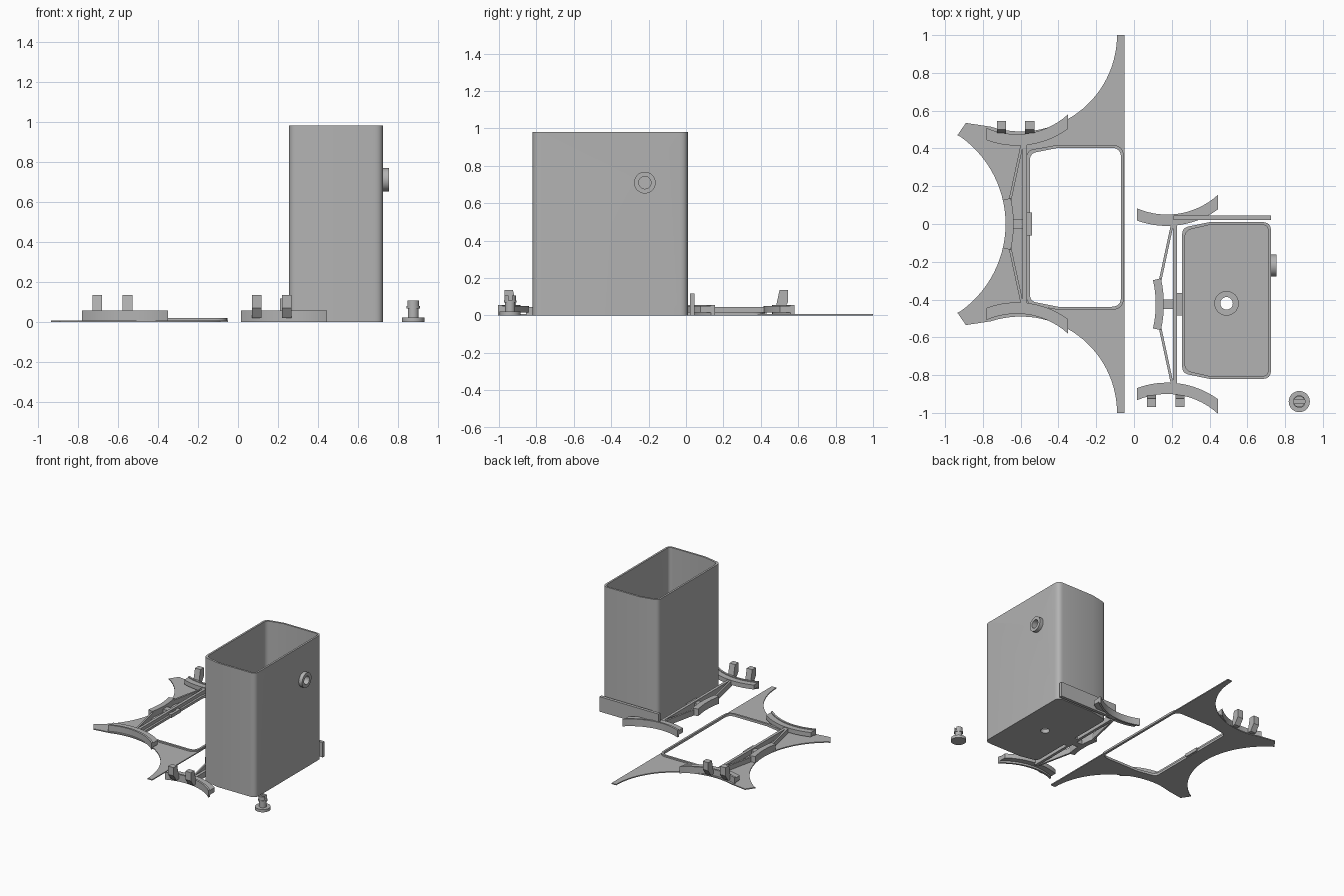
import bpy, bmesh, math
from mathutils import Vector, Matrix

if "Cube" in bpy.data.objects:
    bpy.data.objects.remove(bpy.data.objects["Cube"])

grey = bpy.data.materials.new("plain grey")
grey.diffuse_color = (0.45, 0.45, 0.45, 1)
grey.use_nodes = True
grey.node_tree.nodes["Principled BSDF"].inputs["Base Color"].default_value = grey.diffuse_color


def slab(name, loops, z0, z1, matrix=None):
    """Extruded flat shape; the second and later loops are holes."""
    cu = bpy.data.curves.new(name, 'CURVE')
    cu.dimensions, cu.fill_mode = '2D', 'BOTH'
    cu.extrude = (z1 - z0) / 2
    for loop in loops:
        sp = cu.splines.new('POLY')
        sp.points.add(len(loop) - 1)
        for p, (x, y) in zip(sp.points, loop):
            p.co = (x, y, 0, 1)
        sp.use_cyclic_u = True
    tmp = bpy.data.objects.new(name + "_tmp", cu)
    bpy.context.collection.objects.link(tmp)
    bpy.context.view_layer.update()
    dg = bpy.context.evaluated_depsgraph_get()
    me = bpy.data.meshes.new_from_object(tmp.evaluated_get(dg))
    bpy.data.objects.remove(tmp)
    me.name = name
    bm = bmesh.new()
    bm.from_mesh(me)
    bmesh.ops.remove_doubles(bm, verts=bm.verts, dist=1e-5)
    bmesh.ops.translate(bm, verts=bm.verts, vec=(0, 0, (z0 + z1) / 2))
    if matrix:
        bmesh.ops.transform(bm, matrix=matrix, verts=bm.verts)
    bmesh.ops.recalc_face_normals(bm, faces=bm.faces)
    bm.to_mesh(me)
    bm.free()
    me.materials.clear()
    me.materials.append(grey)
    ob = bpy.data.objects.new(name, me)
    bpy.context.collection.objects.link(ob)
    smooth(ob)
    return ob


def smooth(ob):
    bpy.ops.object.select_all(action='DESELECT')
    ob.select_set(True)
    bpy.context.view_layer.objects.active = ob
    bpy.ops.object.shade_smooth_by_angle(angle=math.radians(25))


def circle(x, y, r, n=32):
    return [(x + r * math.cos(2 * math.pi * i / n), y + r * math.sin(2 * math.pi * i / n)) for i in range(n)]


def arc(x, y, r, a0, a1, n=16):
    """Arc points between two angles in degrees."""
    return [(x + r * math.cos(math.radians(a0 + (a1 - a0) * i / n)),
             y + r * math.sin(math.radians(a0 + (a1 - a0) * i / n))) for i in range(n + 1)]


def fillet(corners, n=6):
    """Round polygon corners given as (x, y, radius)."""
    out = []
    for i, (x, y, r) in enumerate(corners):
        p = Vector((x, y))
        if r <= 0:
            out.append((x, y))
            continue
        a = (Vector(corners[i - 1][:2]) - p).normalized()
        b = (Vector(corners[(i + 1) % len(corners)][:2]) - p).normalized()
        s, e = p + a * r, p + b * r
        for k in range(n + 1):
            t = k / n
            q = s * (1 - t) ** 2 + p * 2 * t * (1 - t) + e * t ** 2
            out.append((q.x, q.y))
    return out


def tank_outline(d=0.0, dx=0.0, dy=0.0):
    """Tank plan: rounded right corners, sloping shoulders on the left."""
    x0, x1, y0, y1 = .255 + d + dx, .725 - d + dx, -.82 + d + dy, .01 - d + dy
    return fillet([(x1, y0, .045 - d), (x1, y1, .045 - d), (.4 + dx, y1, 0), (x0, y1 - .03, .035),
                   (x0, y0 + .03, .035), (.4 + dx, y0, 0)])


def beam_arc(r, s):
    """Curved rail edge running from x = -.78 to x = -.35."""
    pts = []
    for i in range(17):
        x = -.78 + .43 * i / 16
        pts.append((x, s * (.875 - math.sqrt(r * r - (x + .62) ** 2))))
    return pts


def bar(p, q, w):
    """Rectangle around the line p to q."""
    p, q = Vector(p), Vector(q)
    n = (q - p).orthogonal().normalized() * w / 2
    return [tuple(v) for v in (p + n, q + n, q - n, p - n)]


def frame(prefix, dx, dy, z0, hook_side):
    """Curved rails, spine, braces and hooks."""
    def part(name, loop, a, b):
        slab(prefix + name, [[(x + dx, y + dy) for x, y in loop]], a, b)
    for s, tag in ((1, "back"), (-1, "front")):
        part("_rail_" + tag, beam_arc(.41, s) + beam_arc(.46, s)[::-1], .015, .05)
        part("_rail_lip_" + tag, beam_arc(.40, s) + beam_arc(.415, s)[::-1], z0, .056)
        part("_brace_" + tag, bar((-.592, s * .425), (-.66, s * .11), .014), z0, .045)
    part("_spine", bar((-.578, -.43), (-.578, .43), .022), z0, .045)
    part("_centre_rail", arc(-1.247, 0, .567, -13, 13) + arc(-1.247, 0, .61, 13, -13), z0, .056)
    part("_bridge", bar((-.645, 0), (-.56, 0), .05), z0, .035)
    part("_bridge_pad", bar((-.555, -.06), (-.555, .06), .03), z0, .03)
    # leaning hooks: side profile extruded along x
    prof = [(.475, .02), (.5, .135), (.545, .135), (.545, .07), (.51, .02)]
    for i, x in enumerate((-.702, -.552)):
        turn = Matrix(((0, 0, 1, x + dx), (hook_side, 0, 0, dy), (0, 1, 0, 0), (0, 0, 0, 1)))
        slab("%s_hook_%d" % (prefix, i), [prof], -.024, .024, turn)


# base plate with four swept points and a tank-shaped opening
half = [(-.05, 1)] + arc(-.6, 1, .51, 0, -108, 28) + [(-.89, .535), (-.935, .47)]
left = arc(-1.247, 0, .567, 54, -54, 28)
plate = half + left + [(x, -y) for x, y in half[::-1]]
opening = tank_outline(-.006, -.8, .3875)
slab("base_plate", [plate, opening], 0, .008)
slab("opening_rim", [tank_outline(-.022, -.8, .3875), opening], 0, .019)

# one frame on the plate and a loose one beside it
frame("plate_frame", 0, 0, .004, 1)
frame("loose_frame", .795, -.425, 0, -1)

# tank walls and floor with drain
wall = slab("tank_wall", [tank_outline(), tank_outline(.015)], 0, .98)
slab("tank_floor", [tank_outline(.008), circle(.49, -.42, .033)], 0, .015)
slab("drain_ring", [circle(.49, -.42, .065), circle(.49, -.42, .033)], .01, .03)

# side port, cut through the wall
side = Matrix.Translation((0, -.22, .71)) @ Matrix(((0, 0, 1, 0), (1, 0, 0, 0), (0, 1, 0, 0), (0, 0, 0, 1)))
cutter = slab("port_cutter", [circle(0, 0, .033)], .65, .8, side)
cutter.hide_render = True
mod = wall.modifiers.new("port", 'BOOLEAN')
mod.object, mod.operation, mod.solver = cutter, 'DIFFERENCE', 'EXACT'
bpy.ops.object.select_all(action='DESELECT')
bpy.context.view_layer.objects.active = wall
wall.select_set(True)
bpy.ops.object.modifier_apply(modifier=mod.name)
bpy.data.objects.remove(cutter)
smooth(wall)
slab("port_ring", [circle(0, 0, .058), circle(0, 0, .033)], .715, .755, side)

# loose upright strip behind the tank
slab("strip", [bar((.21, .033), (.725, .033), .024)], 0, .118)

# plug: round foot, stem, collar and split tip
px, py = .875, -.94
slab("plug_foot", [circle(px, py, .056)], 0, .022)
slab("plug_stem", [circle(px, py, .027)], .02, .07)
slab("plug_collar", [circle(px, py, .033)], .068, .08)
for a, tag in ((20, "back"), (200, "front")):
    slab("plug_tip_" + tag, [arc(px, py, .03, a, a + 140, 12)], .075, .108)
